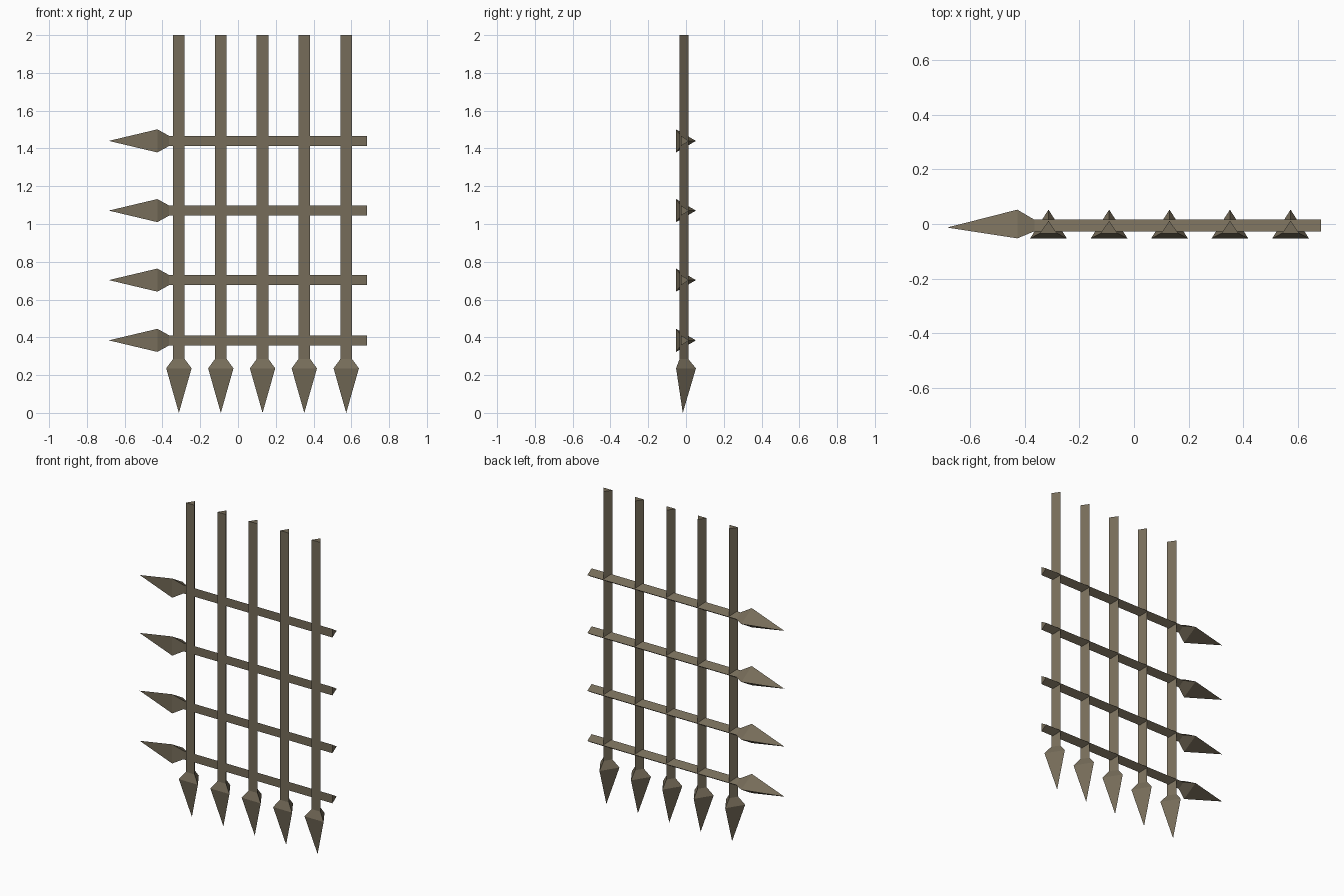
import bpy, bmesh
from mathutils import Vector

if "Cube" in bpy.data.objects:
    bpy.data.objects.remove(bpy.data.objects["Cube"])

iron = bpy.data.materials.new("weathered iron")
iron.diffuse_color = (0.18, 0.15, 0.10, 1)
iron.use_nodes = True
iron.node_tree.nodes["Principled BSDF"].inputs["Base Color"].default_value = iron.diffuse_color


def loft(name, sections, place):
    """Skin triangular sections (distance, half width, y front, y back); zero width = tip."""
    bm = bmesh.new()
    rings = []
    for d, w, yf, yb in sections:
        pts = [(0, yf)] if w == 0 else [(-w, yf), (w, yf), (0, yb)]
        rings.append([bm.verts.new(place(d, s, y)) for s, y in pts])
    for a, b in zip(rings, rings[1:]):
        for i in range(3):
            j = (i + 1) % 3
            if len(a) == 1:
                bm.faces.new((a[0], b[j], b[i]))
            else:
                bm.faces.new((a[i], a[j], b[j], b[i]))
    bm.faces.new(rings[-1])
    bmesh.ops.recalc_face_normals(bm, faces=bm.faces)
    me = bpy.data.meshes.new(name)
    bm.to_mesh(me)
    bm.free()
    me.materials.append(iron)
    ob = bpy.data.objects.new(name, me)
    bpy.context.collection.objects.link(ob)


# upright bars, spear points down
for x in (-0.313, -0.091, 0.13, 0.351, 0.573):
    loft("upright_spear",
         [(0, 0, -0.017, 0), (0.236, 0.067, -0.0525, 0.0525),
          (0.285, 0.031, -0.034, 0.012), (2.0, 0.031, -0.034, 0.012)],
         lambda d, s, y: Vector((x + s, y, d)))

# cross bars, spear points to the left
for z in (0.384, 0.703, 1.071, 1.44):
    loft("cross_spear",
         [(-0.684, 0, -0.013, 0), (-0.427, 0.061, -0.0525, 0.0525),
          (-0.365, 0.027, -0.027, 0.016), (0.684, 0.027, -0.027, 0.016)],
         lambda d, s, y: Vector((d, y, z + s)))
